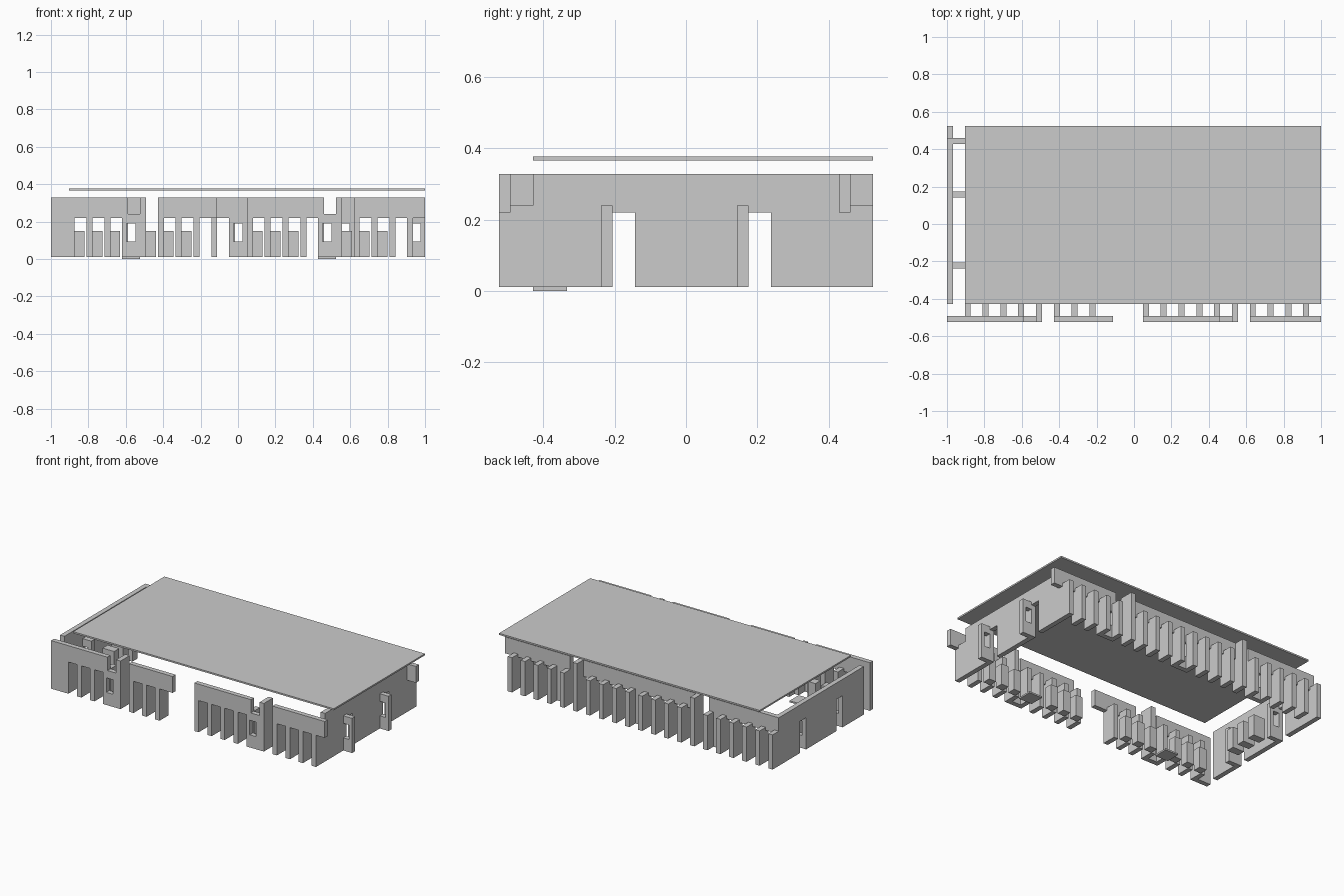
import bpy, bmesh

if "Cube" in bpy.data.objects:
    bpy.data.objects.remove(bpy.data.objects["Cube"])

U = 2 / 63                      # building module
BASE = 0.0106                   # underside of the walls
TOP, DOOR, FIN, SEAT = BASE + 10 * U, 0.22, 0.24, 0.15
SILL, LINTEL = 0.094, 0.19      # window opening heights

grey = bpy.data.materials.new("plain grey")
grey.diffuse_color = (0.6, 0.6, 0.6, 1)
grey.use_nodes = True
grey.node_tree.nodes["Principled BSDF"].inputs["Base Color"].default_value = grey.diffuse_color


def gx(i):
    return -1 + i * U


def gy(j):
    return -16.5 * U + j * U


def build(name, boxes):
    """One object from boxes given as (x0, x1, y0, y1, z0, z1)."""
    bm = bmesh.new()
    for x0, x1, y0, y1, z0, z1 in boxes:
        r = bmesh.ops.create_cube(bm, size=1)
        for v in r["verts"]:
            v.co = (x1 if v.co.x > 0 else x0,
                    y1 if v.co.y > 0 else y0,
                    z1 if v.co.z > 0 else z0)
    me = bpy.data.meshes.new(name)
    bm.to_mesh(me)
    bm.free()
    me.materials.append(grey)
    ob = bpy.data.objects.new(name, me)
    bpy.context.collection.objects.link(ob)


def x_wall(name, row, headers, posts, panels, notches=()):
    """Wall along x: header strips, posts, and solid or windowed panels."""
    y0, y1 = gy(row), gy(row + 1)
    b = []
    for a, c in headers:
        cuts = [n for n in notches if a <= n < c]
        for n in cuts:                       # lowered strip above a window
            b.append((gx(a), gx(n), y0, y1, DOOR, TOP))
            b.append((gx(n), gx(n + 2), y0, y1, DOOR, FIN))
            a = n + 2
        b.append((gx(a), gx(c), y0, y1, DOOR, TOP))
    for i in posts:
        b.append((gx(i), gx(i + 1), y0, y1, BASE, DOOR))
    for a, c, window in panels:
        if not window:
            b.append((gx(a), gx(c), y0, y1, BASE, DOOR))
            continue
        m = (gx(a) + gx(c)) / 2
        w0, w1 = m - 0.75 * U, m + 0.75 * U
        b += [(gx(a), w0, y0, y1, BASE, DOOR), (w1, gx(c), y0, y1, BASE, DOOR),
              (w0, w1, y0, y1, BASE, SILL), (w0, w1, y0, y1, LINTEL, DOOR)]
    build(name, b)


def x_fins(name, row, posts, tall):
    build(name, [(gx(i), gx(i + 1), gy(row), gy(row + 2), BASE,
                  TOP if i in tall else FIN) for i in posts])


# front wall, with two window bays and an open entrance
front_posts = [3, 6, 9, 12, 15, 18, 21, 24, 33, 36, 39, 42, 45, 48, 51, 54, 57, 60]
x_wall("front_wall", 0, [(0, 16), (18, 28), (33, 49), (51, 63)],
       [i for i in front_posts if i not in (3, 12, 45)],
       [(0, 4, False), (12, 15, True), (45, 48, True)], (13, 46))
x_fins("front_fins", 1, front_posts, (15, 48))

# back wall, with three window bays
back_posts = list(range(0, 63, 3))
x_wall("back_wall", 30, [(0, 16), (18, 46), (48, 63)],
       [i for i in back_posts if i not in (12, 30, 48)],
       [(12, 15, True), (30, 33, True), (48, 51, True)])
x_fins("back_fins", 31, back_posts, (18, 45))

# side walls: two doorways, each beside a fin with a window
for side, col in (("left", 0), ("right", 60)):
    x0, x1, x2 = gx(col), gx(col + 1), gx(col + 3)
    build(side + "_wall",
          [(x0, x1, gy(3), gy(30), DOOR, TOP)] +
          [(x0, x1, gy(a), gy(c), BASE, DOOR) for a, c in ((3, 10), (12, 22), (24, 30))])
    b = []
    w = gx(col + 1.5) + 0.75 * U
    for j in (9, 21):
        y0, y1 = gy(j), gy(j + 1)
        b += [(x1, w, y0, y1, BASE, SILL), (x1, w, y0, y1, LINTEL, FIN),
              (w, x2, y0, y1, BASE, FIN)]
    build(side + "_window_fins", b)

# seats behind the front bays and along the left wall
S = 5 / 3
build("front_seats", [(gx(i + 1), gx(i + 1 + S), gy(3), gy(3 + S), BASE, SEAT)
                      for i in (3, 6, 9, 15, 18, 21, 33, 36, 39, 48, 51, 54)])
build("left_seats", [(gx(3), gx(4 + S), y - S * U / 2, y + S * U / 2, BASE, SEAT)
                     for y in (-3 * U, 0, 3 * U)])

# thin floor mats inside the front window bays
build("floor_mats", [(gx(i), gx(i + 3), gy(3), gy(6), 0, BASE) for i in (12, 45)])

# flat roof plate
build("roof", [(gx(3), 1, gy(3), gy(33), 0.3655, 0.376)])
